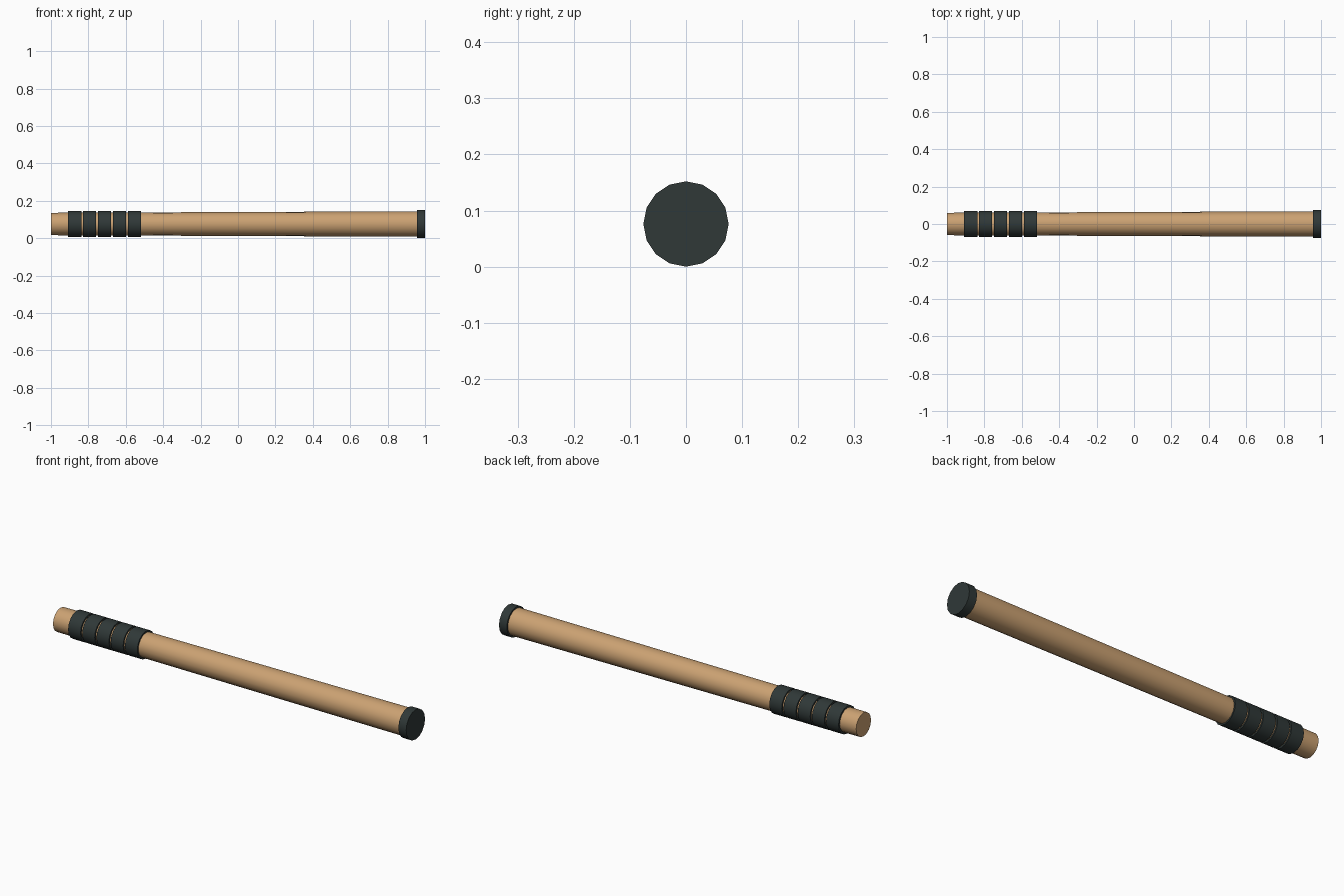
import bpy, math

if "Cube" in bpy.data.objects:
    bpy.data.objects.remove(bpy.data.objects["Cube"])


def material(name, rgb):
    m = bpy.data.materials.new(name)
    m.diffuse_color = (*rgb, 1.0)
    m.use_nodes = True
    m.node_tree.nodes["Principled BSDF"].inputs["Base Color"].default_value = m.diffuse_color
    return m


wood = material("light_wood", (0.60, 0.36, 0.17))
dark = material("dark_grip", (0.029, 0.040, 0.039))

AXIS_Z = 0.076  # height of the centre line


def rod(name, x0, x1, r0, r1, mat):
    """16-sided round bar along x from x0 (radius r0) to x1 (radius r1)."""
    bpy.ops.mesh.primitive_cone_add(
        vertices=16, radius1=r0, radius2=r1, depth=x1 - x0,
        location=((x0 + x1) / 2, 0, AXIS_Z), rotation=(0, math.pi / 2, 0))
    ob = bpy.context.object
    ob.name = name
    ob.data.materials.append(mat)
    bpy.ops.object.shade_smooth_by_angle(angle=math.radians(35))
    return ob


# Slightly tapered wooden shaft
rod("shaft", -1.0, 0.97, 0.06, 0.068, wood)

# Five grip bands near the thin end
for i in range(5):
    x = -0.908 + 0.08 * i
    rod(f"grip_band_{i + 1}", x, x + 0.07, 0.07, 0.07, dark)

# End cap on the thick end
rod("end_cap", 0.956, 1.0, 0.076, 0.076, dark)
